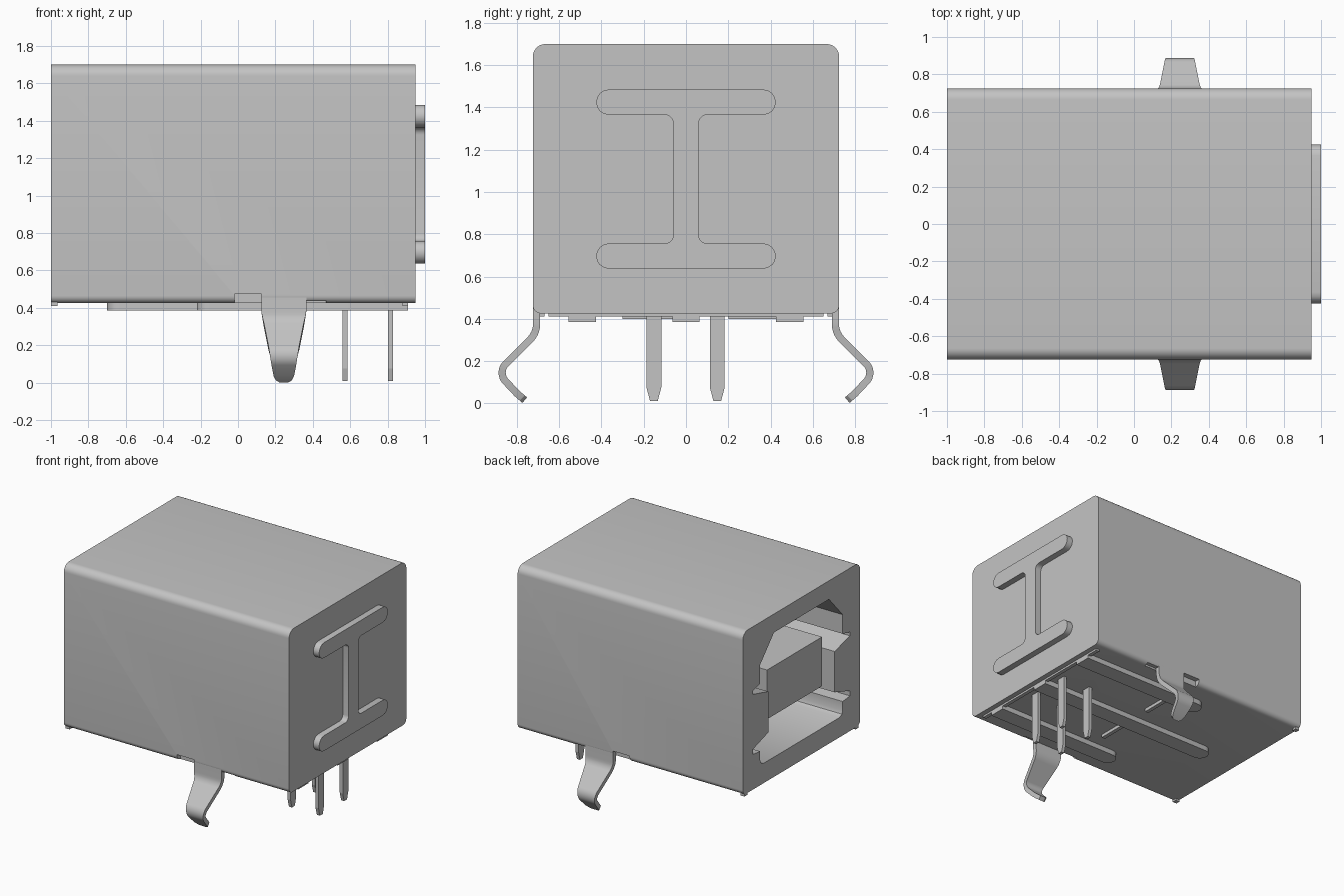
import bpy, bmesh
from math import sin, cos, pi, radians
from mathutils import Vector

cube = bpy.data.objects.get("Cube")
if cube:
    bpy.data.objects.remove(cube, do_unlink=True)

grey = bpy.data.materials.new("light_grey")
grey.use_nodes = True
grey.diffuse_color = (0.55, 0.55, 0.55, 1)
grey.node_tree.nodes["Principled BSDF"].inputs["Base Color"].default_value = (0.55, 0.55, 0.55, 1)


def finish(name, bm):
    bmesh.ops.recalc_face_normals(bm, faces=bm.faces)
    mesh = bpy.data.meshes.new(name)
    bm.to_mesh(mesh)
    bm.free()
    mesh.materials.append(grey)
    obj = bpy.data.objects.new(name, mesh)
    bpy.context.collection.objects.link(obj)
    return obj


def smooth(obj):
    bpy.ops.object.select_all(action='DESELECT')
    obj.select_set(True)
    bpy.context.view_layer.objects.active = obj
    bpy.ops.object.shade_smooth_by_angle(angle=radians(30))


def prism(name, points, start, direction):
    """Extrude a closed outline of 3D points."""
    bm = bmesh.new()
    face = bm.faces.new([bm.verts.new(p) for p in points])
    ext = bmesh.ops.extrude_face_region(bm, geom=[face])
    moved = [g for g in ext["geom"] if isinstance(g, bmesh.types.BMVert)]
    bmesh.ops.translate(bm, verts=moved, vec=direction)
    bmesh.ops.translate(bm, verts=bm.verts, vec=start)
    return finish(name, bm)


def x_prism(name, outline, x0, x1):
    return prism(name, [(0, y, z) for y, z in outline], (x0, 0, 0), (x1 - x0, 0, 0))


def box(name, x0, x1, y0, y1, z0, z1):
    return x_prism(name, [(y0, z0), (y1, z0), (y1, z1), (y0, z1)], x0, x1)


def arc(cy, cz, r, a0, a1, n=8):
    return [(cy + r * cos(radians(a0 + (a1 - a0) * i / n)),
             cz + r * sin(radians(a0 + (a1 - a0) * i / n))) for i in range(n + 1)]


def mirrored(half):
    """Complete a right-hand outline running bottom to top."""
    return half + [(-y, z) for y, z in reversed(half)]


def cut(obj, cutter):
    mod = obj.modifiers.new("cut", 'BOOLEAN')
    mod.operation = 'DIFFERENCE'
    mod.solver = 'EXACT'
    mod.object = cutter
    bpy.context.view_layer.objects.active = obj
    bpy.ops.object.modifier_apply(modifier=mod.name)
    bpy.data.objects.remove(cutter, do_unlink=True)


# Housing with rounded long edges
W, BOTTOM, TOP = 0.725, 0.425, 1.70
shell = mirrored(arc(W - 0.04, BOTTOM + 0.04, 0.04, -90, 0)
                 + arc(W - 0.06, TOP - 0.06, 0.06, 0, 90))
housing = x_prism("housing", shell, -1, 0.95)

# Socket opening with chamfered top and side notches
opening = [(0.47, 0.58), (0.50, 0.595), (0.51, 0.62), (0.51, 0.69), (0.60, 0.70),
           (0.60, 0.74), (0.41, 0.80), (0.41, 1.12), (0.60, 1.17), (0.60, 1.20),
           (0.51, 1.22), (0.51, 1.37), (0.34, 1.555)]
cut(housing, x_prism("socket_cutter", mirrored(opening), -1.1, 0.4))

# Relief notches beside the clips
for side in (-1, 1):
    y0, y1 = sorted((side * 0.685, side * 0.8))
    for x0, x1, z1 in ((-0.02, 0.125, 0.473), (0.365, 0.47, 0.44)):
        cut(housing, box("notch_cutter", x0, x1, y0, y1, 0.3, z1))
smooth(housing)

# Contact tongue inside the socket
box("tongue", -0.94, 0.42, -0.34, 0.34, 0.86, 1.245)

# Raised end rib: two rounded bars joined by a filleted stem
R, F = 0.06, 0.04
half = (arc(0.365, 0.697, R, -90, 90)
        + arc(R + F, 0.757 + F, F, 270, 180, 5)
        + arc(R + F, 1.365 - F, F, 180, 90, 5)
        + arc(0.365, 1.425, R, -90, 90))
smooth(x_prism("end_rib", mirrored(half), 0.94, 1.0))


# Underside rails with a rounded end
def rail(name, x0, x1, y, r):
    tip = [(x0 + r - r * cos(a), y + r * sin(a)) for a in
           [-pi / 2 + pi * i / 12 for i in range(13)]]
    outline = [(x1, y - r)] + tip + [(x1, y + r)]
    smooth(prism(name, [(px, py, 0) for px, py in outline],
                 (0, 0, 0.385), (0, 0, 0.06)))


rail("centre_rail", -0.70, 0.91, 0, 0.065)
for side, label in ((1, "left"), (-1, "right")):
    rail("side_rail_" + label, -0.22, 0.91, side * 0.49, 0.065)
box("rail_end_strip", 0.88, 0.91, -0.65, 0.65, 0.41, 0.44)
box("cross_rib_back", 0.03, 0.06, 0.2, 0.44, 0.40, 0.44)
box("cross_rib_front", 0.03, 0.06, -0.3, -0.05, 0.40, 0.44)

# Corner lugs below the opening
for side in (-1, 1):
    y0, y1 = sorted((side * 0.67, side * 0.705))
    box("corner_lug", -1, -0.965, y0, y1, 0.41, 0.475)

# Four solder pins with tapered tips
for x in (0.573, 0.815):
    for y in (-0.152, 0.148):
        pin = mirrored([(0.018, 0.01), (0.035, 0.075), (0.035, 0.45)])
        x_prism("pin", [(y + py, pz) for py, pz in pin], x - 0.013, x + 0.013)


# Bent spring clips, tapering downwards
def clip(name, side):
    path = ([(0.707, 0.47), (0.707, 0.38)] + arc(0.81, 0.375, 0.103, 188, 222, 4)
            + arc(0.81, 0.145, 0.06, 42, -42, 8) + [(0.80, 0.047), (0.775, 0.025), (0.763, 0.015)])
    pts = [Vector(p) for p in path]
    bm = bmesh.new()
    rings = []
    for i, p in enumerate(pts):
        t = (pts[min(i + 1, len(pts) - 1)] - pts[max(i - 1, 0)]).normalized()
        n = Vector((-t.y, t.x)) * 0.017
        w = min(0.12, 0.045 + 0.2 * p.y)
        if i >= len(pts) - 2:
            w *= 0.85 if i == len(pts) - 2 else 0.5
        corners = [(-w, n), (w, n), (w, -n), (-w, -n)]
        rings.append([bm.verts.new((0.245 + dx, side * (p.x + o.x), p.y + o.y))
                      for dx, o in corners])
    for a, b in zip(rings, rings[1:]):
        for k in range(4):
            bm.faces.new((a[k], a[(k + 1) % 4], b[(k + 1) % 4], b[k]))
    bm.faces.new(rings[0])
    bm.faces.new(rings[-1])
    smooth(finish(name, bm))


clip("spring_clip_back", 1)
clip("spring_clip_front", -1)
